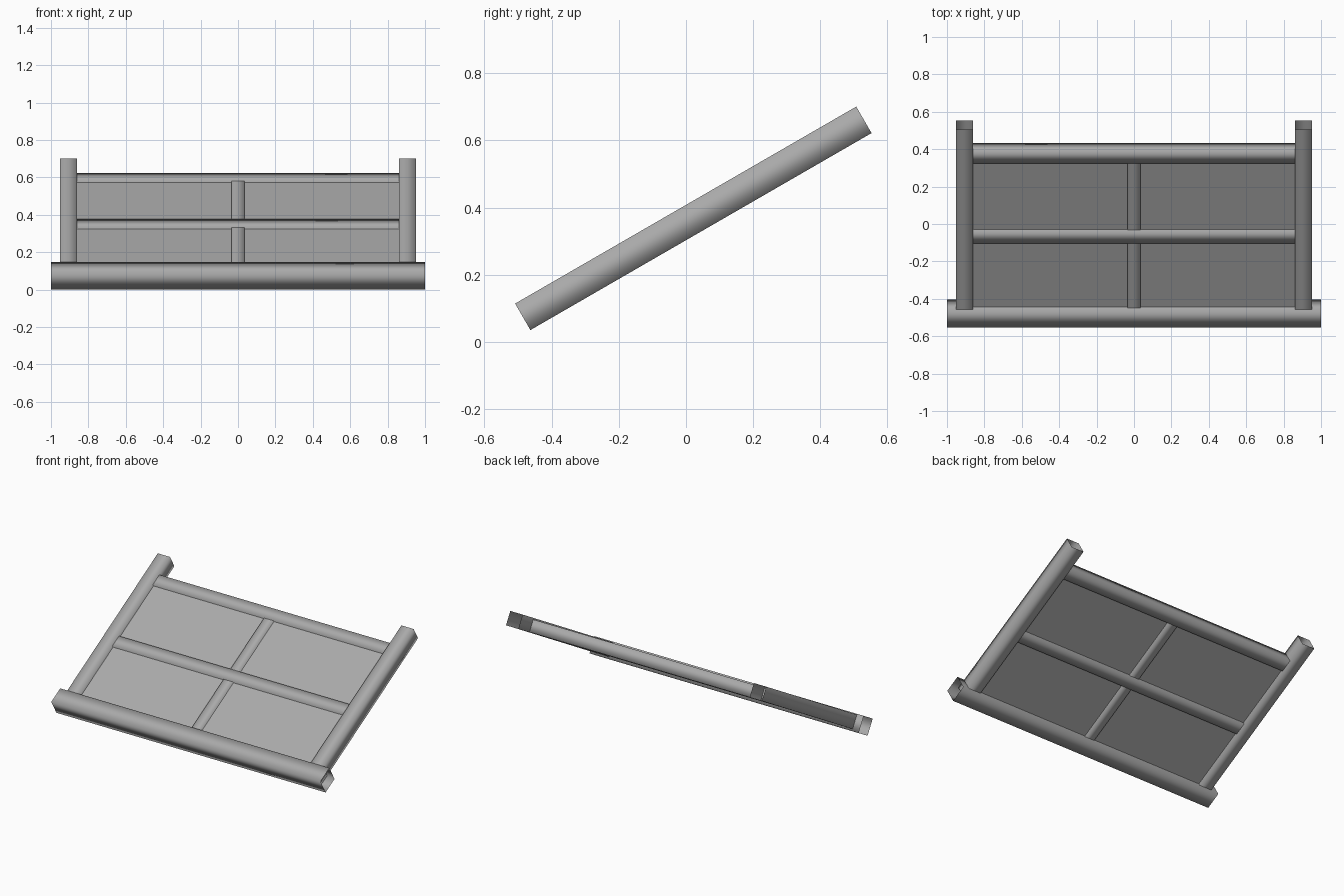
import bpy
import bmesh
import math
from mathutils import Matrix, Vector

cube = bpy.data.objects.get("Cube")
if cube:
    bpy.data.objects.remove(cube, do_unlink=True)

grey = bpy.data.materials.new("plain grey")
grey.use_nodes = True
colour = (0.4, 0.4, 0.4, 1)
grey.diffuse_color = colour
grey.node_tree.nodes["Principled BSDF"].inputs["Base Color"].default_value = colour

# The frame is laid out flat (y runs up the slope), then tilted about the bottom rail
TILT = Matrix.Translation((0, -0.4785, 0.0744)) @ Matrix.Rotation(math.radians(30), 4, "X")
RISE = 0.99          # bottom rail to top rail
POST_X = 0.905


def bar(name, centre, size, open_axis=None, smooth=True):
    """Box, optionally left open at both ends like a hollow square tube."""
    bm = bmesh.new()
    bmesh.ops.create_cube(bm, size=1)
    if open_axis is not None:
        ends = [f for f in bm.faces if abs(f.normal[open_axis]) > 0.5]
        bmesh.ops.delete(bm, geom=ends, context="FACES_ONLY")
    bmesh.ops.scale(bm, vec=Vector(size), verts=bm.verts)
    bmesh.ops.translate(bm, vec=Vector(centre), verts=bm.verts)
    bm.transform(TILT)
    for f in bm.faces:
        f.smooth = smooth
    mesh = bpy.data.meshes.new(name)
    bm.to_mesh(mesh)
    bm.free()
    mesh.materials.append(grey)
    obj = bpy.data.objects.new(name, mesh)
    bpy.context.collection.objects.link(obj)
    return obj


# Horizontal rails
bar("bottom_rail", (0, 0, 0), (2, 0.109, 0.109), 0)
for name, y in (("middle_rail", RISE / 2), ("top_rail", RISE)):
    bar(name, (0, y, 0), (2 * POST_X, 0.08, 0.08), 0)

# Side posts
for name, side in (("left_post", 1), ("right_post", -1)):
    bar(name, (side * POST_X, 0.58, 0.004), (0.091, 1.172, 0.091), 1)

# Upright dividers between the rails
for name, y in (("lower_divider", RISE / 4), ("upper_divider", RISE * 3 / 4)):
    bar(name, (0, y, 0), (0.07, RISE / 2, 0.07), 1)

# Flat infill panel
bar("panel", (0, RISE / 2, 0), (2 * POST_X, RISE, 0.054), smooth=False)
